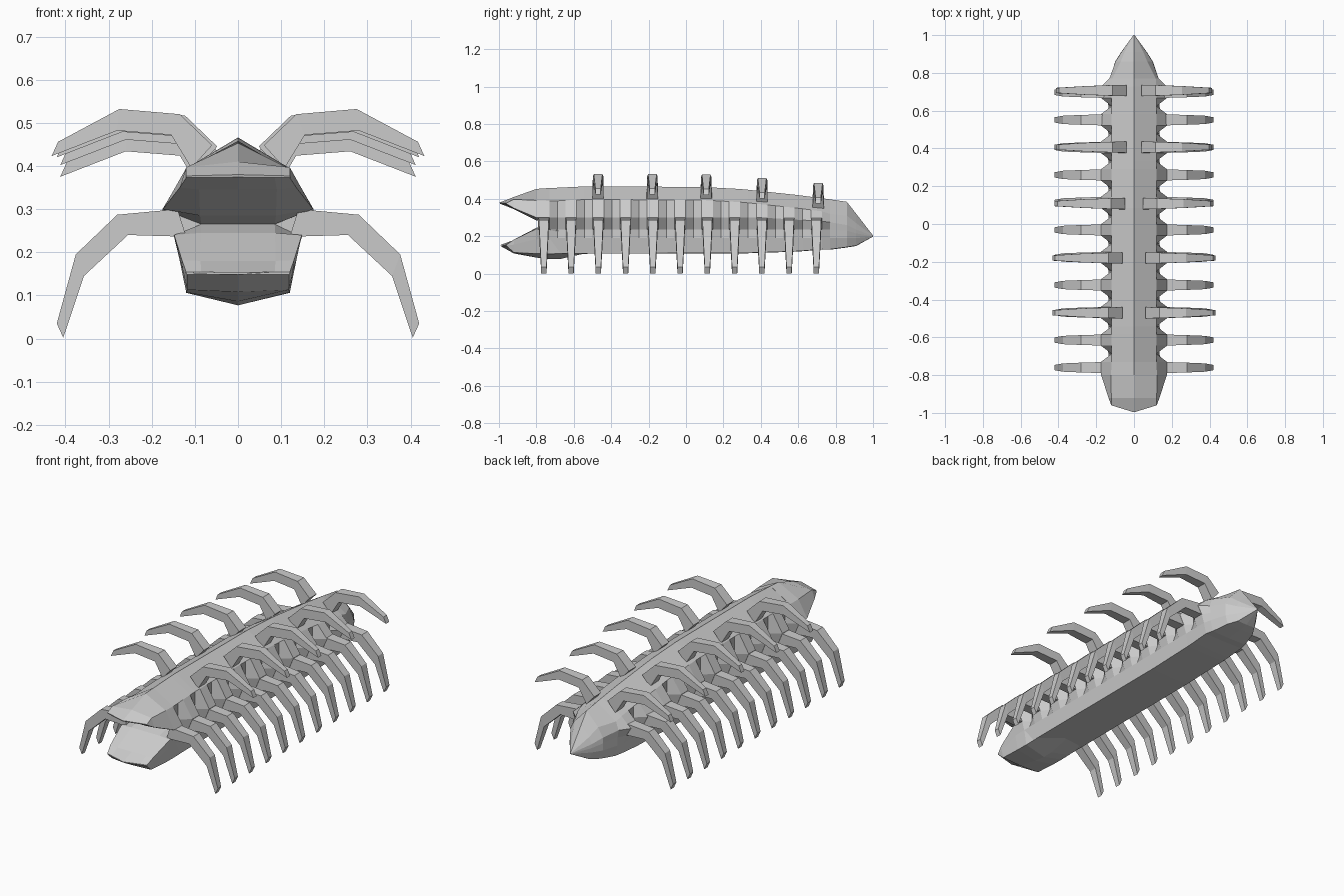
import bpy, bmesh

grey = bpy.data.materials.new("shell grey")
grey.diffuse_color = (0.6, 0.6, 0.6, 1)


def finish(bm, name):
    bmesh.ops.remove_doubles(bm, verts=bm.verts, dist=0.0005)
    bmesh.ops.recalc_face_normals(bm, faces=bm.faces)
    mesh = bpy.data.meshes.new(name)
    bm.to_mesh(mesh)
    bm.free()
    mesh.materials.append(grey)
    obj = bpy.data.objects.new(name, mesh)
    bpy.context.collection.objects.link(obj)
    return obj


def add_loft(bm, rings):
    """Skin closed rings of equal point count and cap both ends."""
    loops = [[bm.verts.new(p) for p in r] for r in rings]
    n = len(loops[0])
    for a, b in zip(loops, loops[1:]):
        for i in range(n):
            j = (i + 1) % n
            bm.faces.new((a[i], a[j], b[j], b[i]))
    bm.faces.new(loops[0])
    bm.faces.new(loops[-1])


def ring(half, y=None):
    """Mirror a half outline, top centre to bottom centre, to a full ring."""
    pts = [(p[0], y, p[1]) if len(p) == 2 else p for p in half]
    return pts + [(-p[0], p[1], p[2]) for p in reversed(pts) if p[0] > 0.001]


def interp(table, y):
    for (y0, v0), (y1, v1) in zip(table, table[1:]):
        if y <= y1:
            return v0 + (v1 - v0) * max(0, (y - y0) / (y1 - y0))
    return table[-1][1]


RIDGE = [(-0.76, 0.456), (-0.55, 0.466), (0.08, 0.464), (0.3, 0.452), (0.6, 0.42), (0.86, 0.385)]
BELLY = [(-0.76, 0.108), (0.3, 0.11), (0.6, 0.12), (0.9, 0.145)]
LEG_Y = [-0.76 + 0.1457 * i for i in range(11)]


# body: bulging at every leg pair, pinched between them
def body_ring(y, out):
    top, low = interp(RIDGE, y), interp(BELLY, y)
    return ring([(0, top), (0.118, top - 0.07),
                 (0.175 if out else 0.118, 0.30 - max(0, y - 0.4) * 0.06),
                 (0.148 if out else 0.118, 0.235), (0.134, 0.19),
                 (0.12, low), (0, low - 0.002)], y)


rings = []
for i, y in enumerate(LEG_Y):
    if i:
        rings.append(body_ring(y - 0.03, True))
    rings.append(body_ring(y + 0.03, True))
    if i < 10:
        rings.append(body_ring(y + 0.0728, False))

# tail narrowing to a point
rings += [
    ring([(0, 0.397), (0.115, 0.32), (0.13, 0.275), (0.125, 0.235), (0.125, 0.19), (0.11, 0.13), (0, 0.128)], 0.77),
    ring([(0, 0.384), (0.07, 0.31), (0.098, 0.26), (0.1, 0.23), (0.098, 0.19), (0.085, 0.142), (0, 0.14)], 0.86),
    ring([(0, 0.32), (0.05, 0.27), (0.066, 0.235), (0.068, 0.215), (0.066, 0.19), (0.055, 0.15), (0, 0.148)], 0.91),
    ring([(0, 0.204), (0.002, 0.203), (0.003, 0.202), (0.003, 0.2), (0.003, 0.199), (0.002, 0.198), (0, 0.198)], 1.0),
]
bm = bmesh.new()
add_loft(bm, rings)
finish(bm, "body")

# upper jaw: ridge, shoulder, cheek, roof edge, roof centre
bm = bmesh.new()
add_loft(bm, [
    ring([(0, -0.997, 0.38), (0.12, -0.96, 0.377), (0.12, -0.96, 0.373), (0.085, -0.97, 0.373), (0, -0.994, 0.374)]),
    ring([(0, 0.41), (0.12, 0.397), (0.135, 0.35), (0.09, 0.345), (0, 0.345)], -0.92),
    ring([(0, 0.453), (0.122, 0.392), (0.174, 0.30), (0.088, 0.285), (0, 0.285)], -0.80),
    ring([(0, 0.458), (0.118, 0.389), (0.175, 0.30), (0.085, 0.265), (0, 0.265)], -0.73),
])
finish(bm, "upper_jaw")

# lower jaw: floor centre, floor edge, lip, side, belly edge, chin
bm = bmesh.new()
add_loft(bm, [
    ring([(0, -0.994, 0.153), (0.085, -0.97, 0.154), (0.12, -0.96, 0.154), (0.12, -0.96, 0.151),
          (0.118, -0.96, 0.148), (0, -0.994, 0.149)]),
    ring([(0, 0.18), (0.087, 0.18), (0.13, 0.182), (0.127, 0.155), (0.118, 0.113), (0, 0.108)], -0.92),
    ring([(0, 0.245), (0.086, 0.245), (0.148, 0.24), (0.136, 0.185), (0.12, 0.107), (0, 0.086)], -0.80),
    ring([(0, 0.265), (0.085, 0.265), (0.148, 0.235), (0.134, 0.19), (0.12, 0.106), (0, 0.077)], -0.73),
    ring([(0, 0.26), (0.08, 0.25), (0.112, 0.23), (0.112, 0.19), (0.12, 0.107), (0, 0.079)], -0.67),
    ring([(0, 0.25), (0.08, 0.24), (0.10, 0.23), (0.10, 0.19), (0.115, 0.112), (0, 0.106)], -0.55),
])
finish(bm, "lower_jaw")


# limbs: each section is outer x, z, inner x, z and half width
def limb_pair(name, y, sections, dx=0, dz=0):
    bm = bmesh.new()
    for s in (1, -1):
        add_loft(bm, [[(s * (ox + dx), y - w, oz + dz), (s * (ox + dx), y + w, oz + dz),
                       (s * (ix + dx), y + w, iz + dz), (s * (ix + dx), y - w, iz + dz)]
                      for ox, oz, ix, iz, w in sections])
    finish(bm, name)


LEG = [(0.14, 0.30, 0.12, 0.236, 0.03), (0.28, 0.287, 0.255, 0.24, 0.026),
       (0.376, 0.195, 0.357, 0.145, 0.022), (0.42, 0.035, 0.405, 0.002, 0.014)]
ARM = [(0.06, 0.448, 0.108, 0.395, 0.03), (0.135, 0.52, 0.155, 0.472, 0.028),
       (0.275, 0.532, 0.28, 0.482, 0.023), (0.417, 0.456, 0.432, 0.423, 0.014)]

for i, y in enumerate(LEG_Y):
    limb_pair(f"walking_leg_{i + 1}", y, LEG)
BACK = [(-0.47, 0, 0), (-0.18, 0, 0), (0.108, -0.012, -0.003), (0.407, -0.02, -0.021), (0.707, -0.02, -0.048)]
for i, (y, dx, dz) in enumerate(BACK):
    limb_pair(f"back_leg_{i + 1}", y, ARM, dx, dz)
